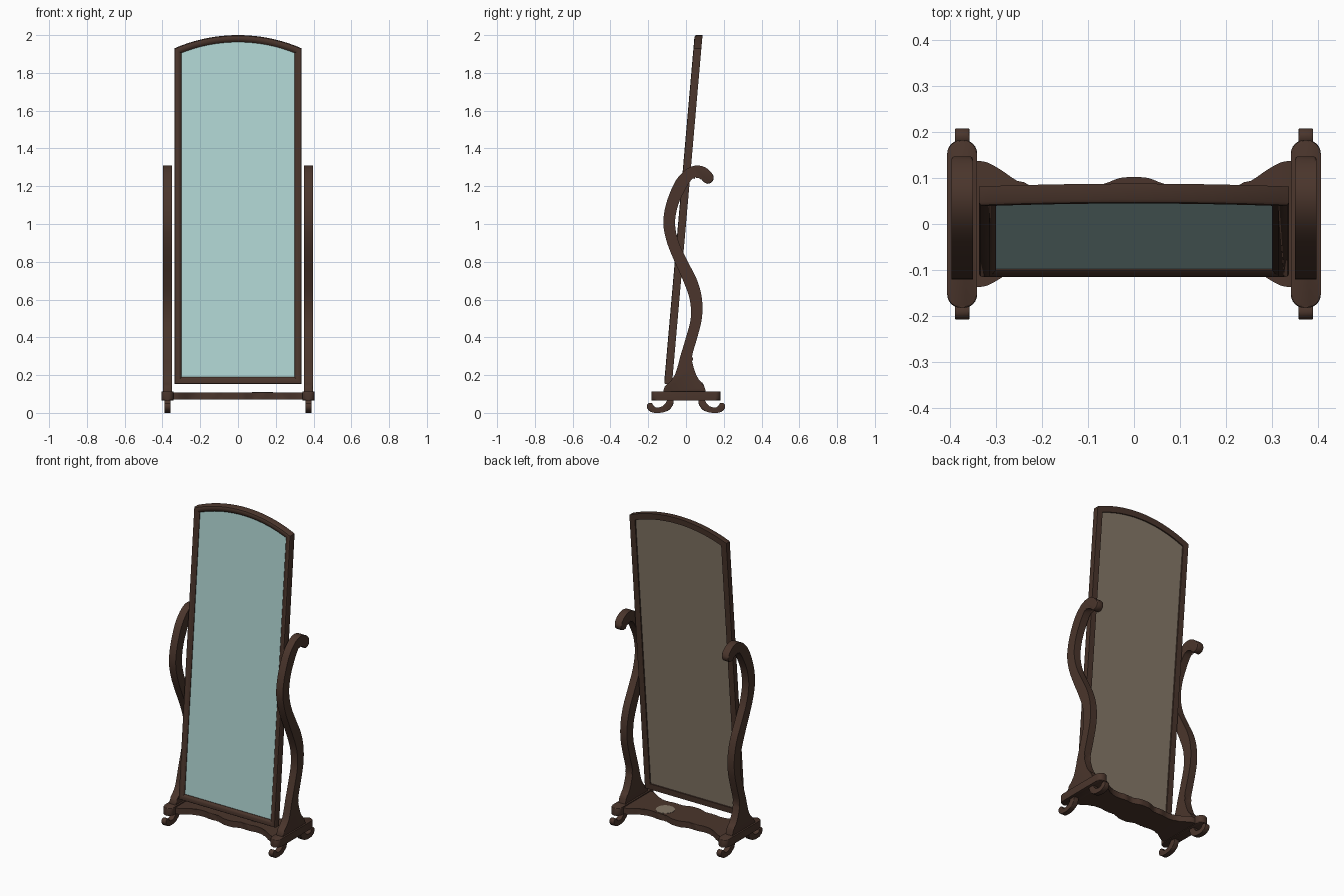
import bpy, bmesh, math
from mathutils import Vector

if "Cube" in bpy.data.objects:
    bpy.data.objects.remove(bpy.data.objects["Cube"])


def material(name, rgb):
    m = bpy.data.materials.new(name)
    m.diffuse_color = (*rgb, 1)
    m.use_nodes = True
    m.node_tree.nodes["Principled BSDF"].inputs["Base Color"].default_value = m.diffuse_color
    return m


WOOD = material("dark_wood", (0.069, 0.036, 0.025))
GLASS = material("mirror_glass", (0.43, 0.66, 0.64))
BACK = material("taupe_backing", (0.24, 0.19, 0.14))


def finish(name, bm, mat):
    bmesh.ops.recalc_face_normals(bm, faces=bm.faces)
    me = bpy.data.meshes.new(name)
    bm.to_mesh(me)
    bm.free()
    me.materials.append(mat)
    ob = bpy.data.objects.new(name, me)
    bpy.context.collection.objects.link(ob)
    return ob


def spline(pts, n=4):
    """Smooth open curve through 2D points."""
    p = [Vector(q) for q in pts]
    p = [p[0]] + p + [p[-1]]
    out = []
    for a, b, c, d in zip(p, p[1:], p[2:], p[3:]):
        for i in range(n):
            t = i / n
            out.append(0.5 * (2 * b + (c - a) * t + (2 * a - 5 * b + 4 * c - d) * t * t
                              + (3 * b - a - 3 * c + d) * t ** 3))
    return [tuple(v) for v in out] + [tuple(p[-1])]


def prism(name, outline, lo, hi, place, mat, bevel=0.0):
    """Extrude a 2D outline from lo to hi; place(u, v, w) gives the 3D point."""
    bm = bmesh.new()
    rings = [[bm.verts.new(place(u, v, w)) for u, v in outline] for w in (lo, hi)]
    caps = [bm.faces.new(r) for r in rings]
    k = len(outline)
    for i in range(k):
        j = (i + 1) % k
        bm.faces.new((rings[0][i], rings[0][j], rings[1][j], rings[1][i]))
    if bevel:
        rim = {e for f in caps for e in f.edges}
        bmesh.ops.bevel(bm, geom=list(rim), offset=bevel, segments=2,
                        profile=0.5, affect='EDGES')
    return finish(name, bm, mat)


def side_view(u, v, w):
    return (w, u, v)


def plan_view(u, v, w):
    return (u, v, w)


def tilted(u, v, w):
    """Mirror plane, leaning back towards the top."""
    return (u, w + 0.0665 - (2 - v) * 0.0875, v)


# Arched mirror outline, inset by d
def arch(d, n=28):
    x, r, cz = 0.337 - d, 0.846 - d, 1.154
    a = math.asin(x / r)
    top = [(r * math.sin(a - 2 * a * i / n), cz + r * math.cos(a - 2 * a * i / n))
           for i in range(n + 1)]
    return [(-x, 0.152 + d), (x, 0.152 + d)] + top


# Moulded frame swept round the arch
bm = bmesh.new()
moulding = [(0, 0.021), (0, -0.013), (0.004, -0.019), (0.011, -0.021), (0.023, -0.02),
            (0.031, -0.015), (0.037, -0.009), (0.037, 0.021)]
loops = [[bm.verts.new(tilted(u, v, t)) for u, v in arch(d)] for d, t in moulding]
for a, b in zip(loops, loops[1:] + loops[:1]):
    for i in range(len(a)):
        j = (i + 1) % len(a)
        bm.faces.new((a[i], a[j], b[j], b[i]))
finish("mirror_frame", bm, WOOD)

# Glass and backing panel
prism("mirror_glass", arch(0.036), -0.006, 0.0, tilted, GLASS)
prism("mirror_backing", arch(0.036), 0.002, 0.013, tilted, BACK)

# S-curved post profile (y, z)
post = spline([
    (-0.12, 0.11), (-0.112, 0.14), (-0.085, 0.165), (-0.06, 0.2), (-0.043, 0.25),
    (-0.03, 0.3), (0.0, 0.4), (0.025, 0.5), (0.02, 0.6), (-0.015, 0.7), (-0.06, 0.8),
    (-0.1, 0.9), (-0.12, 1.0), (-0.107, 1.1), (-0.07, 1.2), (-0.035, 1.255),
    (0.01, 1.295), (0.06, 1.31), (0.11, 1.295), (0.145, 1.255), (0.14, 1.225),
    (0.115, 1.213), (0.09, 1.225), (0.078, 1.245), (0.055, 1.25), (0.03, 1.235),
    (0.0, 1.19), (-0.042, 1.1), (-0.058, 1.0), (-0.037, 0.9), (0.01, 0.8), (0.06, 0.7),
    (0.085, 0.6), (0.084, 0.5), (0.06, 0.4), (0.032, 0.3), (0.038, 0.25), (0.055, 0.2),
    (0.072, 0.172), (0.09, 0.155), (0.1, 0.13), (0.105, 0.11)])

# Scrolled foot profile (y, z)
foot = spline([
    (-0.065, 0.068), (-0.07, 0.04), (-0.095, 0.012), (-0.14, 0.0), (-0.18, 0.003),
    (-0.203, 0.02), (-0.207, 0.04), (-0.195, 0.053), (-0.178, 0.05), (-0.175, 0.038),
    (-0.165, 0.03), (-0.14, 0.03), (-0.115, 0.042), (-0.1, 0.068)])
foot = [(u, max(v, 0)) for u, v in foot]

for s, side in ((-1, "left"), (1, "right")):
    cx = s * 0.373
    prism(side + "_post", post, cx - 0.0235, cx + 0.0235, side_view, WOOD, 0.007)
    # Base block with rounded ends
    r = 0.029
    block = []
    for q, (sx, sy) in enumerate(((1, 1), (-1, 1), (-1, -1), (1, -1))):
        for i in range(7):
            a = (q + i / 6) * math.pi / 2
            block.append((cx + sx * (0.0325 - r) + r * math.cos(a),
                          sy * (0.182 - r) + r * math.sin(a)))
    prism(side + "_base_block", block, 0.066, 0.114, plan_view, WOOD, 0.005)
    for m, end in ((1, "front"), (-1, "back")):
        prism(f"{side}_{end}_foot", [(u * m, v) for u, v in foot],
              cx - 0.016, cx + 0.016, side_view, WOOD, 0.003)

# Scalloped shelf joining the two sides
edge = spline([(0, 0.102), (0.03, 0.1), (0.06, 0.089), (0.09, 0.081), (0.13, 0.087),
               (0.18, 0.079), (0.24, 0.087), (0.29, 0.118), (0.32, 0.134), (0.352, 0.138)])
half = [(-x, y) for x, y in reversed(edge[1:])] + edge
outline = half + [(x, -y) for x, y in reversed(half)]
prism("scalloped_shelf", outline, 0.07, 0.108, plan_view, WOOD, 0.004)

# Thin pale oval on the shelf
oval = [(0.13 + 0.055 * math.cos(i * math.pi / 12), 0.02 + 0.055 * math.sin(i * math.pi / 12))
        for i in range(24)]
prism("shelf_oval", oval, 0.107, 0.1095, plan_view, BACK)

# Smooth shading with sharp edges kept
bpy.ops.object.select_all(action='SELECT')
bpy.context.view_layer.objects.active = bpy.data.objects["mirror_frame"]
bpy.ops.object.shade_smooth_by_angle(angle=math.radians(35))
